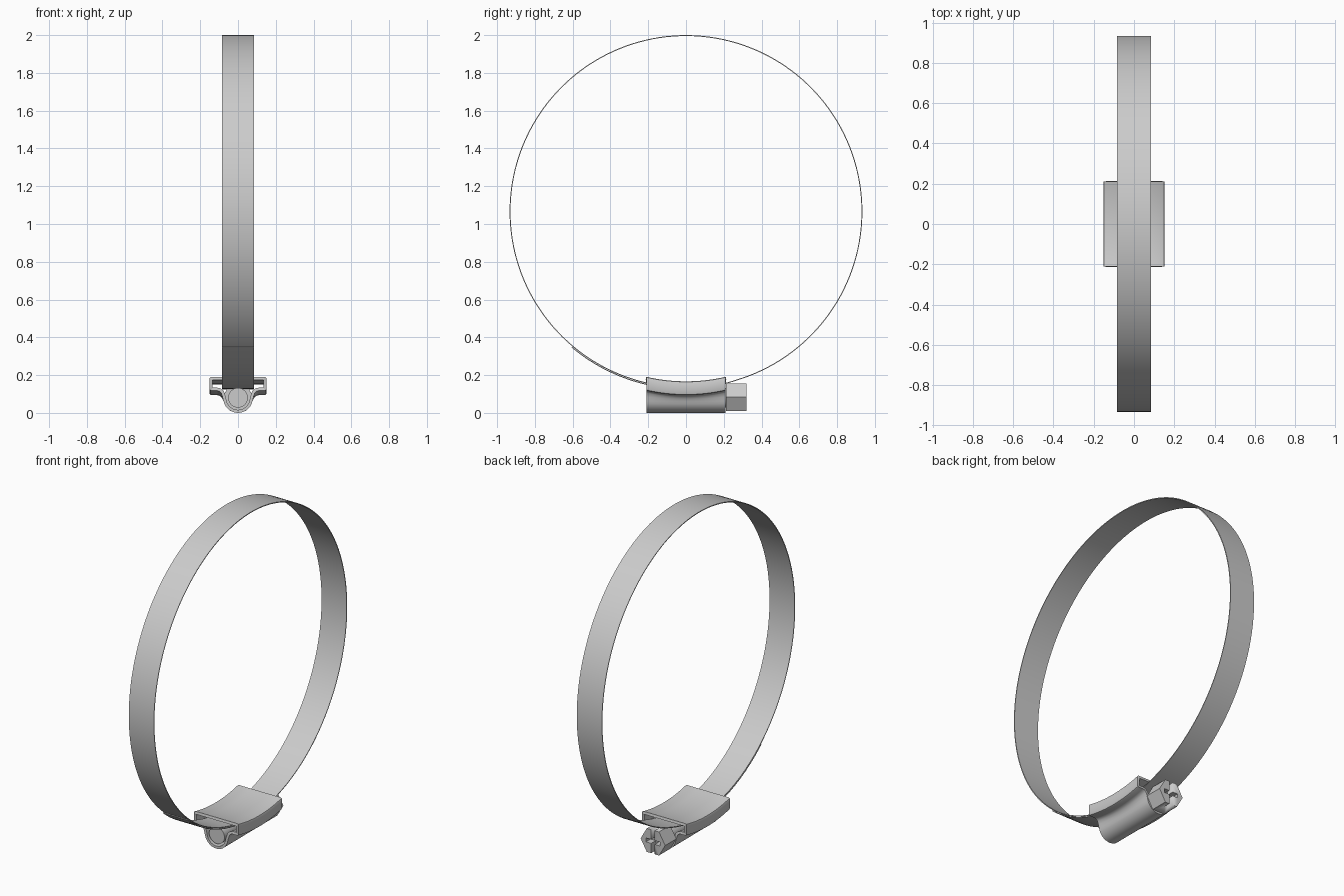
import bpy, bmesh, math
from mathutils import Matrix

if "Cube" in bpy.data.objects:
    bpy.data.objects.remove(bpy.data.objects["Cube"])


def make(name, bm, angle=35):
    bmesh.ops.recalc_face_normals(bm, faces=bm.faces)
    me = bpy.data.meshes.new(name)
    bm.to_mesh(me)
    bm.free()
    ob = bpy.data.objects.new(name, me)
    bpy.context.collection.objects.link(ob)
    bpy.ops.object.select_all(action='DESELECT')
    ob.select_set(True)
    bpy.context.view_layer.objects.active = ob
    bpy.ops.object.shade_smooth_by_angle(angle=math.radians(angle))
    return ob


def sweep(rings, closed, caps):
    """Bridge a list of point rings into one mesh."""
    bm = bmesh.new()
    vs = [[bm.verts.new(p) for p in r] for r in rings]
    n = len(rings[0])
    for a, b in zip(vs, vs[1:]):
        for i in range(n if closed else n - 1):
            j = (i + 1) % n
            bm.faces.new((a[i], a[j], b[j], b[i]))
    if caps:
        bm.faces.new(vs[0])
        bm.faces.new(vs[-1])
    return bm


def cylinder_y(bm, r, y0, y1, z, n, r2=None):
    rot = Matrix.Translation((0, (y0 + y1) / 2, z)) @ Matrix.Rotation(-math.pi / 2, 4, 'X')
    bmesh.ops.create_cone(bm, cap_ends=True, segments=n, radius1=r,
                          radius2=r if r2 is None else r2, depth=y1 - y0, matrix=rot)


def smooth(t):
    t = max(0, min(1, t))
    return t * t * (3 - 2 * t)


# Band: one turn starting in the housing, then an outer overlapping tail
CZ, R, W, T = 1.066, 0.934, 0.085, 0.005
rings = []
start, end, N = -0.13, 2 * math.pi + 0.70, 180
for k in range(N + 1):
    a = start + (end - start) * k / N
    r = R + 0.007 * smooth((a - 5.95) / 0.3)
    s, c = -math.sin(a), -math.cos(a)
    rings.append([(x, q * s, CZ + q * c) for x, q in
                  ((-W, r), (W, r), (W, r - T), (-W, r - T))])
make("band", sweep(rings, True, True))

# Housing: saddle with folded edges running into a round screw channel
half = [(0.06, 0.167), (0.141, 0.167), (0.148, 0.164), (0.151, 0.157), (0.151, 0.104),
        (0.148, 0.097), (0.141, 0.094), (0.112, 0.094), (0.099, 0.091), (0.089, 0.084),
        (0.082, 0.074)]
half += [(0.078 * math.cos(math.radians(d)), 0.078 + 0.078 * math.sin(math.radians(d)))
         for d in range(-12, -90, -11)]
outline = half + [(0, 0)] + [(-x, z) for x, z in reversed(half)]
L = 0.21
rings = []
for k in range(17):
    y = -L + 2 * L * k / 16
    lift = CZ - 0.93 - (math.sqrt(0.93 ** 2 - y * y) - 0.93) - (CZ - 0.93)
    rings.append([(x, y, z + lift * smooth((z - 0.06) / 0.03)) for x, z in outline])
housing = make("housing", sweep(rings, True, False))
sol = housing.modifiers.new("wall", 'SOLIDIFY')
sol.thickness = 0.016
sol.offset = -1
sol.use_even_offset = True
bpy.ops.object.modifier_apply(modifier=sol.name)
bpy.ops.object.shade_smooth_by_angle(angle=math.radians(35))

# Screw shaft lying in the channel
bm = bmesh.new()
cylinder_y(bm, 0.052, -0.205, 0.23, 0.08, 40)
make("screw_shaft", bm)

# Hexagonal screw head with a through slot and a short cross slot
bm = bmesh.new()
cylinder_y(bm, 0.083, 0.212, 0.32, 0.083, 6)
bmesh.ops.rotate(bm, verts=bm.verts, cent=(0, 0, 0.083),
                 matrix=Matrix.Rotation(math.pi / 6, 3, 'Y'))
head = make("screw_head", bm, 20)
for sx, sz in ((0.024, 0.3), (0.095, 0.024)):
    bm = bmesh.new()
    bmesh.ops.create_cube(bm, size=1, matrix=Matrix.Translation((0, 0.32, 0.083))
                          @ Matrix.Diagonal((sx, 0.09, sz, 1)))
    cutter = make("slot_cutter", bm)
    cutter.hide_render = True
    mod = head.modifiers.new("slot", 'BOOLEAN')
    mod.operation = 'DIFFERENCE'
    mod.solver = 'EXACT'
    mod.object = cutter
    bpy.context.view_layer.objects.active = head
    bpy.ops.object.modifier_apply(modifier=mod.name)
    bpy.data.objects.remove(cutter)
